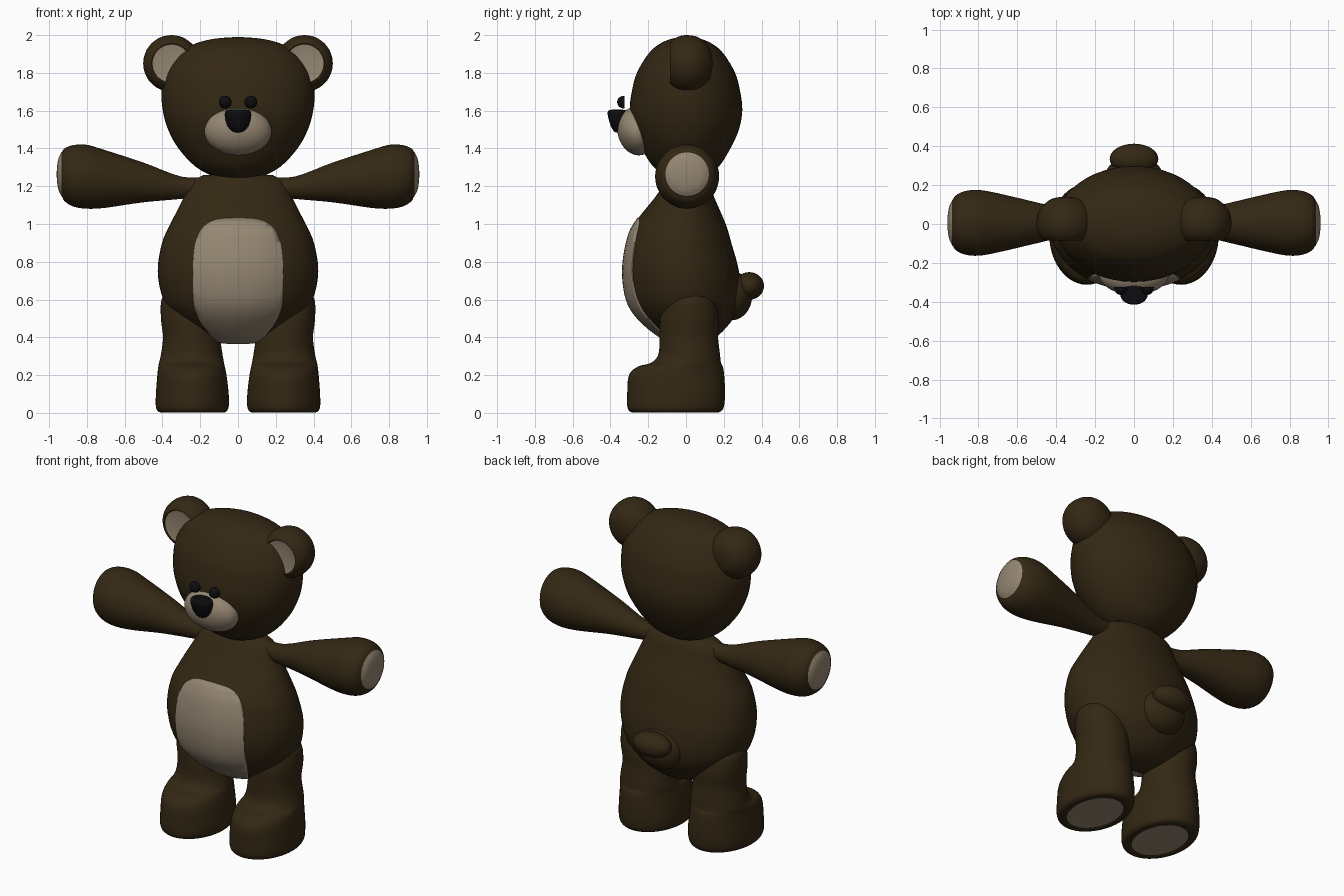
import bpy, bmesh, math
from mathutils import Vector, Matrix

if "Cube" in bpy.data.objects:
    bpy.data.objects.remove(bpy.data.objects["Cube"], do_unlink=True)


def material(name, rgb):
    m = bpy.data.materials.new(name)
    m.use_nodes = True
    m.diffuse_color = (*rgb, 1)
    m.node_tree.nodes["Principled BSDF"].inputs["Base Color"].default_value = (*rgb, 1)
    return m


BROWN = material("dark brown fur", (0.034, 0.021, 0.007))
CREAM = material("cream plush", (0.3, 0.24, 0.17))
BLACK = material("black plastic", (0.004, 0.004, 0.005))


def smooth_path(pts, steps):
    """Catmull-Rom interpolation through tuples of any length."""
    pts = [Vector(p) for p in pts]
    out = []
    for i in range(len(pts) - 1):
        p0, p1 = pts[max(i - 1, 0)], pts[i]
        p2, p3 = pts[i + 1], pts[min(i + 2, len(pts) - 1)]
        for k in range(steps):
            t = k / steps
            out.append(p1 + (p2 - p0) * (t / 2)
                       + (2 * p0 - 5 * p1 + 4 * p2 - p3) * (t * t / 2)
                       + (3 * p1 - p0 - 3 * p2 + p3) * (t ** 3 / 2))
    return out + [pts[-1]]


def finish(name, bm, mats, angle=50):
    bmesh.ops.recalc_face_normals(bm, faces=bm.faces)
    me = bpy.data.meshes.new(name)
    bm.to_mesh(me)
    bm.free()
    for m in mats:
        me.materials.append(m)
    me.shade_smooth()
    me.set_sharp_from_angle(angle=math.radians(angle))
    ob = bpy.data.objects.new(name, me)
    bpy.context.collection.objects.link(ob)
    return ob


def loft(axis, sections, side=1, pad_from=None, segs=48, steps=4):
    """Skin ellipses (t, a, b, ra, rb) along an axis; sections from pad_from on get material 1."""
    bm = bmesh.new()
    rings = []
    for t, a, b, ra, rb in smooth_path(sections, steps):
        ring = []
        for k in range(segs):
            ang = math.tau * k / segs
            u, v = a + ra * math.cos(ang), b + rb * math.sin(ang)
            x, y, z = {"x": (t, u, v), "y": (u, t, v), "z": (u, v, t)}[axis]
            ring.append(bm.verts.new((x * side, y, z)))
        rings.append(ring)
    start = len(rings) if pad_from is None else pad_from * steps
    for i, (r, q) in enumerate(zip(rings, rings[1:])):
        for k in range(segs):
            f = bm.faces.new((r[k], r[k - 1], q[k - 1], q[k]))
            f.material_index = int(i >= start)
    bm.faces.new(rings[0])
    bm.faces.new(rings[-1]).material_index = int(pad_from is not None)
    return bm


def ball(name, loc, radii, tilt, mat):
    bm = bmesh.new()
    bmesh.ops.create_uvsphere(bm, u_segments=40, v_segments=24, radius=1)
    bm.transform(Matrix.Translation(loc) @ Matrix.Rotation(tilt, 4, "X")
                 @ Matrix.Diagonal((*radii, 1)))
    return finish(name, bm, [mat])


# Head: height, half width, half depth
HEAD = [(1.225, .02, .02), (1.24, .1, .08), (1.3, .22, .17), (1.4, .315, .235),
        (1.5, .37, .28), (1.6, .398, .298), (1.7, .405, .287), (1.8, .385, .26),
        (1.9, .32, .2), (1.95, .24, .145), (1.98, .13, .08), (1.99, .01, .01)]
finish("head", loft("z", [(z, 0, 0, w, d) for z, w, d in HEAD]), [BROWN])

# Body: height, half width, front, back
BODY = [(.367, .02, -.02, .02), (.375, .12, -.07, .09), (.41, .2, -.15, .17),
        (.5, .32, -.255, .25), (.6, .395, -.315, .285), (.75, .425, -.335, .28),
        (.9, .402, -.315, .24), (1.0, .358, -.275, .21), (1.14, .287, -.165, .15),
        (1.22, .25, -.11, .12), (1.26, .18, -.08, .09)]
body_sections = [(z, 0, (f + b) / 2, w, (b - f) / 2) for z, w, f, b in BODY]
finish("body", loft("z", body_sections, segs=64), [BROWN])

# Belly patch: a thin piece trimmed from the body surface by a rounded outline
OUTLINE = [(0, 1.032), (.1, 1.026), (.165, 1.0), (.207, .95), (.23, .87), (.238, .75),
           (.236, .6), (.22, .53), (.18, .455), (.12, .39), (.06, .362), (0, .355)]
bm = loft("z", body_sections, segs=64)
bmesh.ops.recalc_face_normals(bm, faces=bm.faces)


def trim(point, normal):
    bmesh.ops.bisect_plane(bm, geom=bm.verts[:] + bm.edges[:] + bm.faces[:],
                           plane_co=point, plane_no=normal, clear_outer=True)


trim((0, -.03, 0), (0, 1, 0))
path = smooth_path(OUTLINE, 3)
for p, q in zip(path, path[1:]):
    d = q - p
    for s in (1, -1):
        trim((s * p.x, 0, p.y), (-s * d.y, 0, d.x))
bm.normal_update()
for v, n in [(v, v.normal.copy()) for v in bm.verts]:
    v.co += n * .004
patch = finish("belly_patch", bm, [CREAM])
solid = patch.modifiers.new("thickness", "SOLIDIFY")
solid.thickness = .007

# Tail and face
ball("tail", (0, .335, .672), (.125, .078, .073), 0, BROWN)
ball("tail_base", (0, .24, .62), (.15, .11, .13), 0, BROWN)
ball("muzzle", (0, -.262, 1.49), (.178, .1, .128), .25, CREAM)
NOSE = [(1.485, -.35, .012, .02), (1.492, -.352, .032, .03), (1.52, -.357, .056, .042),
        (1.565, -.362, .069, .05), (1.59, -.364, .069, .051), (1.602, -.364, .06, .044),
        (1.605, -.364, .04, .03)]
finish("nose", loft("z", [(z, 0, y, w, d) for z, y, w, d in NOSE]), [BLACK])

# Paired parts: along-axis position, centre, radii
EYE = [(-.325, .034), (-.34, .032), (-.355, .023), (-.363, .01), (-.364, .002)]
EAR = [(.14, .02), (.125, .08), (.07, .136), (0, .15), (-.05, .138), (-.078, .116),
       (-.084, .106), (-.078, .1), (-.073, .06), (-.071, .005)]
ARM = [(.16, 1.2, .05), (.3, 1.192, .059), (.5, 1.22, .105), (.7, 1.238, .152),
       (.8, 1.25, .169), (.87, 1.255, .163), (.915, 1.26, .142), (.93, 1.263, .122),
       (.935, 1.264, .115), (.95, 1.264, .085), (.958, 1.264, .04), (.96, 1.264, .004)]
LEG = [(.66, .29, .02, .03, .03), (.645, .285, .02, .08, .08), (.6, .275, .018, .13, .13),
       (.5, .258, .018, .15, .155), (.4, .246, .015, .151, .155), (.31, .245, .017, .163, .163),
       (.265, .246, .0, .172, .185), (.245, .246, -.03, .176, .225), (.2, .244, -.05, .183, .252),
       (.11, .242, -.052, .192, .259), (.035, .242, -.055, .193, .256),
       (.006, .242, -.057, .178, .238), (.002, .242, -.057, .15, .205),
       (.005, .242, -.057, .138, .19), (.006, .242, -.057, .07, .1), (.006, .242, -.057, .005, .005)]
for side, label in ((1, "left"), (-1, "right")):
    finish(label + "_eye", loft("y", [(y, .068, 1.645, r, r) for y, r in EYE], side), [BLACK])
    finish(label + "_ear", loft("y", [(y, .352, 1.85, r, r) for y, r in EAR], side, 7),
           [BROWN, CREAM])
    finish(label + "_arm", loft("x", [(x, .006, z, r, r) for x, z, r in ARM], side, 8),
           [BROWN, CREAM])
    finish(label + "_leg", loft("z", LEG, side, 13), [BROWN, CREAM])
